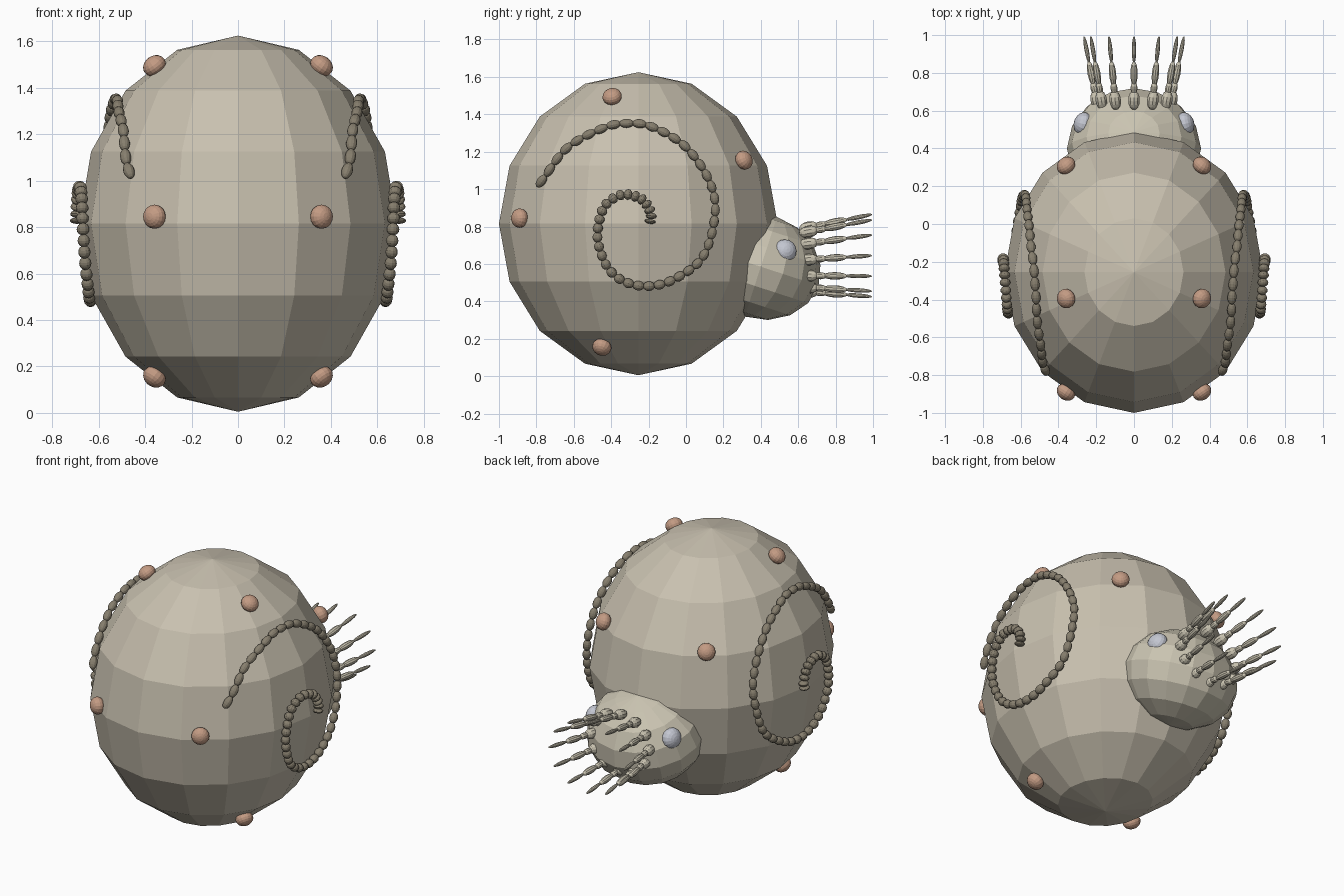
import bpy
import bmesh
from math import sin, cos, tau, sqrt, radians
from mathutils import Vector, Matrix, Quaternion

cube = bpy.data.objects.get("Cube")
if cube:
    bpy.data.objects.remove(cube, do_unlink=True)


def material(name, rgb):
    m = bpy.data.materials.new(name)
    m.use_nodes = True
    m.diffuse_color = (*rgb, 1)
    m.node_tree.nodes["Principled BSDF"].inputs["Base Color"].default_value = (*rgb, 1)
    return m


SHELL = material("shell tan", (0.58, 0.53, 0.43))
SKIN = material("skin cream", (0.59, 0.55, 0.44))
BEAD = material("bead brown", (0.24, 0.21, 0.155))
BUMP = material("bump clay", (0.55, 0.33, 0.23))
EYE = material("eye grey", (0.55, 0.57, 0.64))

CENTRE = Vector((0, -0.255, 0.815))
RADII = Vector((0.685, 0.745, 0.81))


def ellipsoid(bm, centre, radii, rotation=Quaternion(), segments=12, rings=8):
    matrix = Matrix.LocRotScale(Vector(centre), rotation, Vector(radii))
    bmesh.ops.create_uvsphere(bm, u_segments=segments, v_segments=rings,
                              radius=1, matrix=matrix)


def aim(direction):
    return Vector(direction).to_track_quat('Z', 'Y')


def finish(name, bm, mat):
    mesh = bpy.data.meshes.new(name)
    bm.to_mesh(mesh)
    bm.free()
    mesh.materials.append(mat)
    obj = bpy.data.objects.new(name, mesh)
    bpy.context.collection.objects.link(obj)
    return obj


def shell_normal(p):
    d = Vector(p) - CENTRE
    return Vector([d[i] / RADII[i] ** 2 for i in range(3)]).normalized()


def on_shell(y, z, side, lift=0.012):
    """Project a side-view point onto the shell."""
    v = (y - CENTRE.y) / RADII.y
    w = (z - CENTRE.z) / RADII.z
    p = Vector((side * RADII.x * sqrt(max(0, 1 - v * v - w * w)), y, z))
    return p + shell_normal(p) * lift


def smooth_path(points, steps=16):
    """Catmull-Rom curve through the points."""
    pts = [Vector(p) for p in points]
    pts = [2 * pts[0] - pts[1]] + pts + [2 * pts[-1] - pts[-2]]
    out = []
    for a, b, c, d in zip(pts, pts[1:], pts[2:], pts[3:]):
        for i in range(steps):
            t = i / steps
            out.append(0.5 * (2 * b + (c - a) * t + (2 * a - 5 * b + 4 * c - d) * t ** 2
                              + (3 * b - a - 3 * c + d) * t ** 3))
    return out + [pts[-2]]


# Shell
bm = bmesh.new()
ellipsoid(bm, CENTRE, RADII, segments=16)
finish("shell", bm, SHELL)

# Head, tipped forward
bm = bmesh.new()
ellipsoid(bm, (0, 0.4, 0.585), (0.355, 0.325, 0.28),
          Quaternion((1, 0, 0), radians(-18)), segments=16)
finish("head", bm, SKIN)

# Ring of tentacles: each a chain of tapering segments (start, end, radius)
COUNT = 12
CHAIN = ((0, 0.26, 0.032), (0.2, 0.38, 0.019), (0.32, 0.66, 0.02), (0.62, 1, 0.012))
bm = bmesh.new()
for k in range(COUNT):
    a = tau * k / COUNT
    root = Vector((0.19 * sin(a), 0.605, 0.62 + 0.165 * cos(a)))
    tip = Vector((0.265 * sin(a), 0.995, 0.645 + 0.22 * cos(a)))
    run = tip - root
    for start, end, radius in CHAIN:
        ellipsoid(bm, root + run * (start + end) / 2,
                  (radius, radius, run.length * (end - start) / 2), aim(run), 10, 8)
finish("tentacles", bm, SKIN)

# Spiral of beads in side view (y, z), from outer end to inner end
SPIRAL = ((-0.765, 1.04), (-0.63, 1.215), (-0.44, 1.32), (-0.31, 1.345), (-0.18, 1.325),
          (-0.01, 1.225), (0.115, 1.05), (0.15, 0.87), (0.085, 0.64), (-0.07, 0.52),
          (-0.205, 0.485), (-0.33, 0.51), (-0.42, 0.59), (-0.47, 0.74), (-0.445, 0.885),
          (-0.385, 0.95), (-0.315, 0.97), (-0.23, 0.94), (-0.188, 0.87), (-0.193, 0.825))
BUMPS = ((-0.395, 1.495), (0.31, 1.155), (-0.89, 0.845), (-0.45, 0.155))

for side, label in ((1, "left"), (-1, "right")):
    path = [on_shell(p.x, p.y, side) for p in smooth_path(SPIRAL)]
    total = sum((b - a).length for a, b in zip(path, path[1:]))
    bm = bmesh.new()
    travelled, next_bead = 0, 0
    for a, b in zip(path, path[1:]):
        step = (b - a).length
        while next_bead <= travelled + step:
            t = min(next_bead / total, 1)
            spacing = 0.018 + 0.056 * (1 - t) ** 0.35
            radius = 0.024 + 0.006 * t ** 3
            ellipsoid(bm, a.lerp(b, (next_bead - travelled) / step),
                      (radius, radius, spacing * 0.56), aim(b - a))
            next_bead += spacing
        travelled += step
    finish(label + "_bead_spiral", bm, BEAD)

    # Bumps flattened against the shell
    bm = bmesh.new()
    for y, z in BUMPS:
        p = Vector((side * 0.36, y, z))
        ellipsoid(bm, p, (0.052, 0.052, 0.042), aim(shell_normal(p)), 16, 10)
    finish(label + "_bumps", bm, BUMP)

    # Eye
    bm = bmesh.new()
    ellipsoid(bm, (side * 0.27, 0.53, 0.67), (0.062, 0.062, 0.048),
              aim((side, 0.25, 0.2)), 16, 10)
    finish(label + "_eye", bm, EYE)
